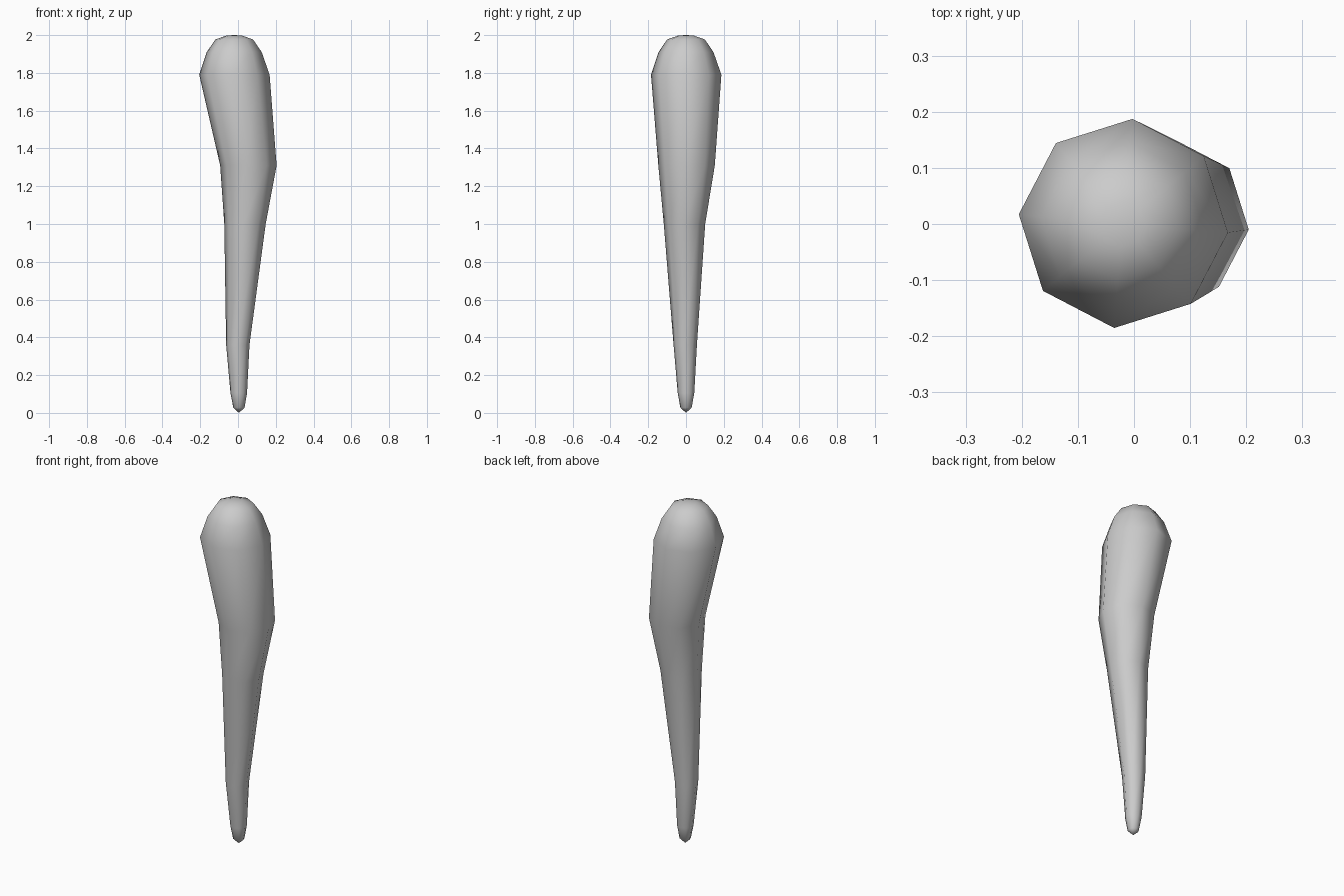
import bpy, bmesh, math

cube = bpy.data.objects.get("Cube")
if cube:
    bpy.data.objects.remove(cube, do_unlink=True)

SIDES = 8
TURN = math.radians(-5)

# Cross-sections from tip to rounded end: centre x, centre y, height, radius
SECTIONS = [
    (0.005, 0.0, 0.028, 0.03),
    (0.004, 0.0, 0.105, 0.044),
    (-0.001, -0.004, 0.36, 0.062),
    (0.037, -0.008, 1.0, 0.11),
    (0.055, 0.003, 1.31, 0.15),
    (-0.019, 0.001, 1.79, 0.187),
    (-0.02, 0.0, 1.91, 0.146),
    (-0.02, 0.0, 1.977, 0.1),
    (-0.02, 0.0, 1.998, 0.04),
]

grey = bpy.data.materials.new("light_grey")
grey.use_nodes = True
colour = (0.6, 0.6, 0.6, 1)
grey.diffuse_color = colour
grey.node_tree.nodes["Principled BSDF"].inputs["Base Color"].default_value = colour

# Eight-sided tapered club, lofted through the cross-sections
bm = bmesh.new()
rings = []
for cx, cy, z, r in SECTIONS:
    angles = [TURN + math.tau * i / SIDES for i in range(SIDES)]
    rings.append([bm.verts.new((cx + r * math.cos(a), cy + r * math.sin(a), z))
                  for a in angles])
for low, high in zip(rings, rings[1:]):
    for i in range(SIDES):
        j = (i + 1) % SIDES
        bm.faces.new((low[i], low[j], high[j], high[i]))

# Close both ends with fans
tip = bm.verts.new((0.005, 0, 0))
crown = bm.verts.new((-0.02, 0, 2))
for i in range(SIDES):
    j = (i + 1) % SIDES
    bm.faces.new((tip, rings[0][j], rings[0][i]))
    bm.faces.new((crown, rings[-1][i], rings[-1][j]))
bmesh.ops.recalc_face_normals(bm, faces=bm.faces)
for face in bm.faces:
    face.smooth = True

mesh = bpy.data.meshes.new("club")
bm.to_mesh(mesh)
bm.free()
mesh.materials.append(grey)
club = bpy.data.objects.new("club", mesh)
bpy.context.collection.objects.link(club)
